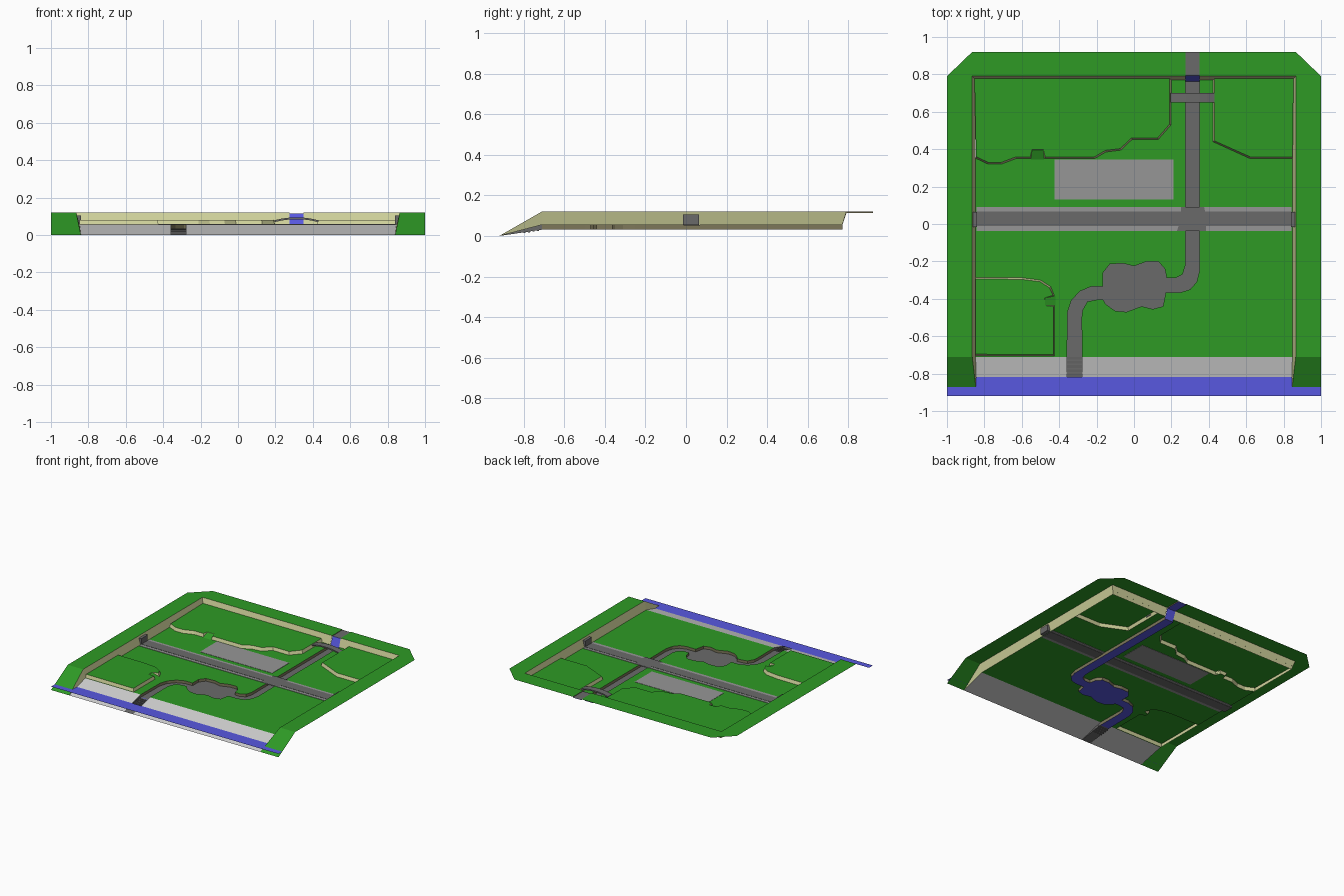
import bpy, bmesh, math
from mathutils import Vector

if "Cube" in bpy.data.objects:
    bpy.data.objects.remove(bpy.data.objects["Cube"])


def lin(c):
    c /= 255
    return c / 12.92 if c <= 0.04045 else ((c + 0.055) / 1.055) ** 2.4


def colour(name, r, g, b):
    m = bpy.data.materials.new(name)
    m.diffuse_color = (lin(r), lin(g), lin(b), 1)
    m.use_nodes = True
    m.node_tree.nodes["Principled BSDF"].inputs["Base Color"].default_value = m.diffuse_color
    return m


GREEN = colour("grass green", 46, 154, 37)
CREAM = colour("cliff cream", 208, 210, 155)
BANK = colour("bank brown", 125, 119, 90)
BLUE = colour("water blue", 88, 88, 224)
DARK = colour("dark grey", 106, 106, 106)
LIGHT = colour("light grey", 150, 150, 150)
SAND = colour("sand white", 208, 208, 208)

FLOOR, TERR, TOP, BED = 0.055, 0.08, 0.12, 0.031


def sheet(name, polys, mat):
    """Flat-faced object from a list of polygons."""
    me = bpy.data.meshes.new(name)
    bm = bmesh.new()
    for poly in polys:
        bm.faces.new([bm.verts.new(p) for p in poly])
    bmesh.ops.remove_doubles(bm, verts=bm.verts, dist=1e-5)
    bm.to_mesh(me)
    bm.free()
    me.materials.append(mat)
    ob = bpy.data.objects.new(name, me)
    bpy.context.collection.objects.link(ob)
    return ob


def flat(pts, z):
    return [(x, y, z) for x, y in pts]


def strip(a, b):
    """Quads between two matching point rows."""
    return [[a[i], a[i + 1], b[i + 1], b[i]] for i in range(len(a) - 1)]


def box(name, x0, x1, y0, y1, z0, z1, mat):
    a = [(x0, y0), (x1, y0), (x1, y1), (x0, y1)]
    lo, hi = flat(a, z0), flat(a, z1)
    return sheet(name, [lo[::-1], hi] + strip(lo + lo[:1], hi + hi[:1]), mat)


def offset(pts, d):
    """Shift an open polyline to its left by d."""
    out = []
    for i, p in enumerate(pts):
        n = Vector((0, 0))
        for j in (i - 1, i):
            if 0 <= j < len(pts) - 1:
                e = Vector(pts[j + 1]) - Vector(pts[j])
                n += Vector((-e.y, e.x)).normalized()
        n.normalize()
        out.append((p[0] + n.x * d, p[1] + n.y * d))
    return out


# river banks, from the waterfall down to the beach
bank_l = [(.275, .77), (.275, -.22), (.26, -.27), (.22, -.29), (.175, -.29),
          (.165, -.24), (.13, -.2), (.07, -.2), (0, -.225), (-.06, -.21),
          (-.13, -.215), (-.165, -.26), (-.165, -.335), (-.23, -.335),
          (-.29, -.36), (-.335, -.41), (-.355, -.47), (-.358, -.71)]
bank_r = [(.35, .77), (.35, -.25), (.335, -.31), (.3, -.35), (.25, -.365),
          (.17, -.365), (.155, -.44), (.1, -.455), (.04, -.44), (-.04, -.47),
          (-.1, -.465), (-.15, -.43), (-.165, -.405), (-.2, -.405),
          (-.25, -.415), (-.275, -.46), (-.28, -.5), (-.278, -.71)]

# terrace feet, raised ground on the left of each line
foot_l = [(-.848, .352), (-.78, .32), (-.71, .32), (-.63, .35), (-.55, .35),
          (-.54, .39), (-.49, .39), (-.48, .35), (-.21, .35), (-.15, .385),
          (-.07, .395), (-.01, .452), (.13, .452), (.198, .53), (.2, .77)]
foot_r = [(.422, .77), (.422, .44), (.62, .35), (.848, .35)]
foot_f = [(-.848, -.705), (-.425, -.705), (-.425, -.435), (-.47, -.43),
          (-.47, -.4), (-.425, -.385), (-.445, -.335), (-.5, -.3), (-.6, -.287),
          (-.848, -.285)]

# lower meadow, on both sides of the river
sheet("meadow_left", [flat(bank_l + [(-.847, -.71)] + foot_f + foot_l, FLOOR)], GREEN)
sheet("meadow_right", [flat(bank_r + [(.847, -.71)] + foot_r[::-1], FLOOR)], GREEN)

# raised terraces with sloping cliffs
corners = {"back_left": (foot_l, [(-.853, .778)]),
           "back_right": (foot_r, [(.853, .778)]),
           "front_left": (foot_f, [])}
for name, (foot, extra) in corners.items():
    crest = offset(foot, .009)
    if name == "back_left":
        crest[-1] = (crest[-1][0], .778)
    if name == "back_right":
        crest[0] = (crest[0][0], .778)
    sheet("terrace_" + name, [flat(crest + extra, TERR)], GREEN)
    sheet("cliff_" + name, strip(flat(foot, FLOOR), flat(crest, TERR)), CREAM)

# grass ramps up to the terraces
sheet("ramp_back", [[(-.55, .345, FLOOR), (-.48, .345, FLOOR),
                     (-.48, .4, TERR), (-.55, .4, TERR)]], GREEN)
sheet("ramp_front", [[(-.42, -.437, FLOOR), (-.42, -.385, FLOOR),
                      (-.48, -.393, TERR), (-.48, -.437, TERR)]], GREEN)

# river bed with a water layer below, and its banks
loop = bank_l + bank_r[::-1]
sheet("river_bed", [flat(loop, BED + .003)], DARK)
sheet("river_water", [flat(loop, BED)], BLUE)
sheet("river_banks", strip(flat(bank_l, FLOOR), flat(bank_l, BED))
      + strip(flat(bank_r, FLOOR), flat(bank_r, BED)), BANK)
xl, xr = bank_l[-1][0], bank_r[-1][0]
sheet("river_mouth", [[(xl, -.71, BED), (xr, -.71, BED), (xr, -.92, 0), (xl, -.92, 0)]]
      + [[(x, -.71, FLOOR), (x, -.71, BED), (x, -.92, 0)] for x in (xl, xr)], DARK)
for i in range(4):
    y = -.725 - i * .022
    z = BED - (-.71 - y) * .148
    box("mouth_step_%d" % i, xl - .004, xr + .004, y - .008, y, z - .004, z + .006, DARK)

# waterfall and the stream across the back rim
sheet("waterfall", [[(.275, .762, BED), (.35, .762, BED), (.35, .795, .114), (.275, .795, .114)]], BLUE)
back = [(.275, .795), (.35, .795), (.35, .92), (.275, .92)]
sheet("upper_stream_bed", [flat(back, .116)], DARK)
sheet("upper_stream_water", [flat(back, .113)], BLUE)
sheet("upper_stream_banks", [[(x, .79, TOP), (x, .92, TOP), (x, .92, .113), (x, .79, .113),
                              (x, .762, BED)] for x in (.275, .35)], BANK)

# outer rim, inner walls and front slopes, mirrored for each side
for s, side, rx in ((-1, "left", .275), (1, "right", .35)):
    sheet("rim_" + side, [flat([(s * .865, -.71), (s * .865, .79), (rx, .79), (rx, .92),
                                (s * .865, .92), (s, .79), (s, -.71)], TOP),
                          [(s * .865, -.71, TOP), (s, -.71, TOP), (s, -.92, 0), (s * .84, -.92, 0)]],
          GREEN)
    sheet("wall_" + side, [[(s * .865, -.71, TOP), (s * .865, .79, TOP),
                            (s * .847, .77, FLOOR), (s * .847, -.71, FLOOR)],
                           [(s * .865, -.71, TOP), (s * .847, -.71, FLOOR), (s * .84, -.92, 0)],
                           [(s * .865, .79, TOP), (rx, .79, TOP),
                            (rx, .77, FLOOR), (s * .847, .77, FLOOR)]], CREAM)
    # beach slope beside the river mouth
    x = xl if s < 0 else xr
    sheet("beach_" + side, [[(s * .847, -.71, FLOOR), (x, -.71, FLOOR),
                             (x, -.92, 0), (s * .84, -.92, 0)]], SAND)
    # tunnel mouth at the end of the track
    box("tunnel_" + side, min(s * .84, s * .875), max(s * .84, s * .875),
        -.015, .065, FLOOR, .105, DARK)

# sea
sheet("sea", [flat([(-1, -.92), (1, -.92), (1, -.871), (.847, -.871), (.843, -.817),
                    (-.843, -.817), (-.847, -.871), (-1, -.871)], .027)], BLUE)

# track, its shoulders, bridges and paved square
box("track", -.845, .845, -.012, .068, FLOOR - .004, FLOOR + .005, DARK)
box("track_shoulder", -.843, .843, -.038, .09, FLOOR - .002, FLOOR + .003, LIGHT)
sheet("track_bridge", [flat([(.23, -.037), (.385, -.037), (.385, .04), (.375, .091),
                             (.25, .091), (.25, .03)], FLOOR + .007)], DARK)
box("paved_square", -.425, .21, .13, .345, FLOOR - .002, FLOOR + .002, LIGHT)

# arched footbridge between the back terraces
arch = [(.195, .079), (.235, .088), (.275, .093), (.35, .093), (.39, .088), (.43, .079)]
prof = arch + [(x, z - .01) for x, z in arch[::-1]]
f = [(x, .65, z) for x, z in prof]
b = [(x, .70, z) for x, z in prof]
sheet("footbridge", [f, b[::-1]] + strip(f + f[:1], b + b[:1]), DARK)
